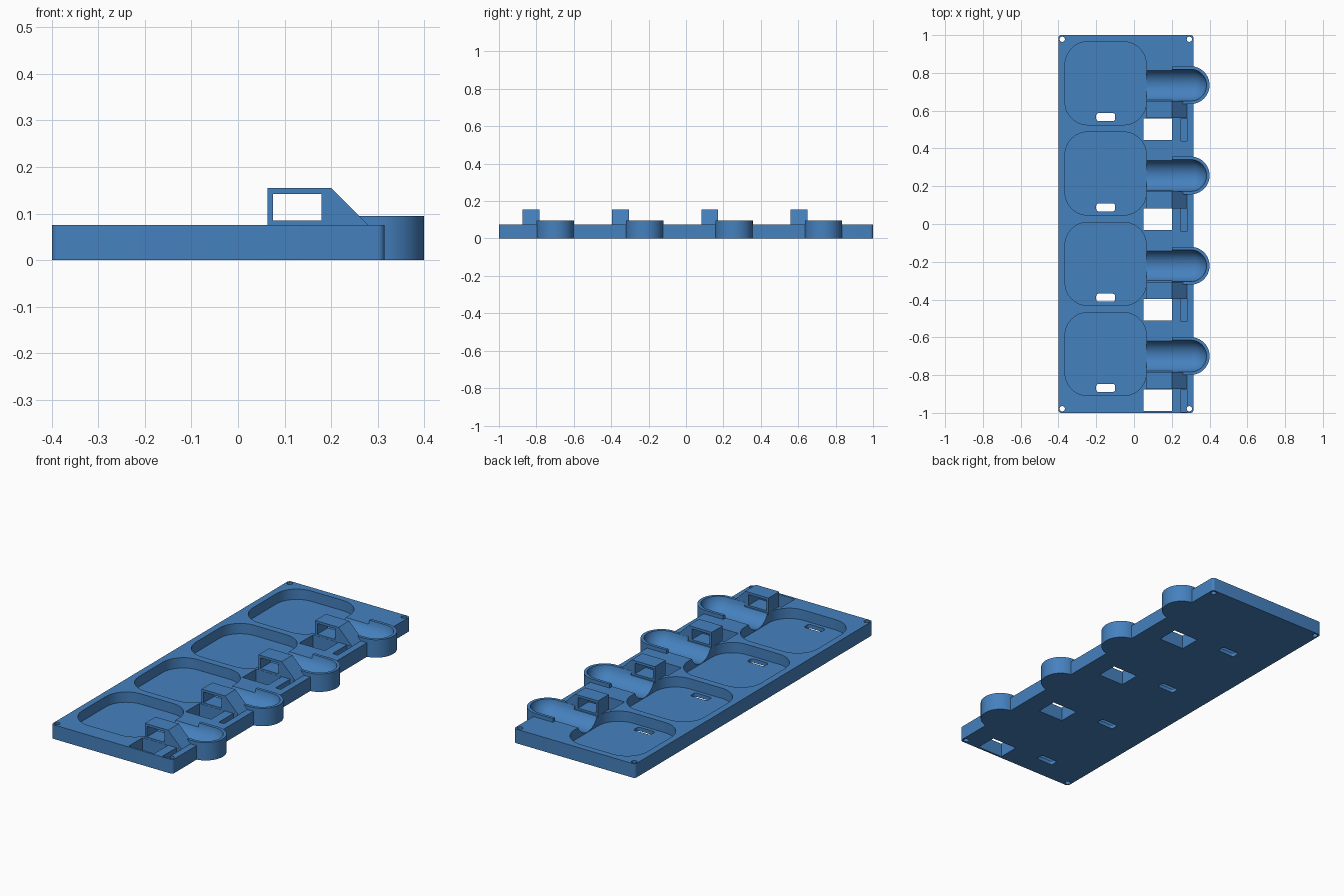
import bpy, bmesh, math
from mathutils import Matrix

if "Cube" in bpy.data.objects:
    bpy.data.objects.remove(bpy.data.objects["Cube"])

blue = bpy.data.materials.new("blue_plastic")
blue.diffuse_color = (0.06, 0.22, 0.52, 1)
blue.use_nodes = True
blue.node_tree.nodes["Principled BSDF"].inputs["Base Color"].default_value = blue.diffuse_color

PITCH = 0.478
STATIONS = [0.735 - PITCH * i for i in range(4)]
TOP, FLOOR = 0.075, 0.02


def finish(bm, name):
    bmesh.ops.recalc_face_normals(bm, faces=bm.faces)
    me = bpy.data.meshes.new(name)
    bm.to_mesh(me)
    bm.free()
    me.materials.append(blue)
    ob = bpy.data.objects.new(name, me)
    bpy.context.collection.objects.link(ob)
    return ob


def prism(name, points, vec):
    """Extrude a closed 3D outline along a vector."""
    bm = bmesh.new()
    face = bm.faces.new([bm.verts.new(p) for p in points])
    new = bmesh.ops.extrude_face_region(bm, geom=[face])["geom"]
    bmesh.ops.translate(bm, vec=vec, verts=[v for v in new if isinstance(v, bmesh.types.BMVert)])
    return finish(bm, name)


def rounded(name, x0, x1, y0, y1, z0, z1, r=0.0, steps=8):
    """Upright block with rounded corners (r=0 gives square corners)."""
    if r == 0:
        pts = [(x0, y0, z0), (x1, y0, z0), (x1, y1, z0), (x0, y1, z0)]
    else:
        pts = []
        for q, (cx, cy) in enumerate([(x1 - r, y1 - r), (x0 + r, y1 - r), (x0 + r, y0 + r), (x1 - r, y0 + r)]):
            for k in range(steps + 1):
                a = math.pi / 2 * (q + k / steps)
                pts.append((cx + r * math.cos(a), cy + r * math.sin(a), z0))
    return prism(name, pts, (0, 0, z1 - z0))


def disc_prism(name, x, y, r, z0, z1, n=24):
    pts = [(x + r * math.cos(math.tau * i / n), y + r * math.sin(math.tau * i / n), z0) for i in range(n)]
    return prism(name, pts, (0, 0, z1 - z0))


def boss(y):
    """Round-nosed block that carries the end of the trough."""
    pts = [(0.2, y - 0.1, 0)]
    for k in range(33):
        a = math.pi * (k / 32 - 0.5)
        pts.append((0.3 + 0.1 * math.cos(a), y + 0.1 * math.sin(a), 0))
    pts.append((0.2, y + 0.1, 0))
    return prism("boss", pts, (0, 0, 0.095))


def trough_cutter(y, r=0.085):
    """Round bar with a ball end."""
    bm = bmesh.new()
    bmesh.ops.create_uvsphere(bm, u_segments=48, v_segments=24, radius=r,
                              matrix=Matrix.Rotation(math.pi / 2, 4, 'Y'))
    bmesh.ops.delete(bm, geom=[v for v in bm.verts if v.co.x < -1e-4], context='VERTS')
    rim = [e for e in bm.edges if e.is_boundary]
    new = bmesh.ops.extrude_edge_only(bm, edges=rim)["geom"]
    for v in new:
        if isinstance(v, bmesh.types.BMVert):
            v.co.x = -0.245
    bmesh.ops.holes_fill(bm, edges=[e for e in bm.edges if e.is_boundary], sides=0)
    bmesh.ops.translate(bm, vec=(0.3, y, 0.107), verts=bm.verts)
    return finish(bm, "trough_cutter")


def combine(target, other, op):
    mod = target.modifiers.new(op.lower(), 'BOOLEAN')
    mod.operation, mod.object, mod.solver = op, other, 'EXACT'
    bpy.context.view_layer.objects.active = target
    bpy.ops.object.modifier_apply(modifier=mod.name)
    bpy.data.objects.remove(other, do_unlink=True)


# Base plate with screw holes
tray = rounded("tray", -0.4, 0.315, -1, 1, 0, TOP, 0.015, 6)
for x in (-0.38, 0.293):
    for y in (-0.978, 0.978):
        combine(tray, disc_prism("hole", x, y, 0.014, -0.1, 0.2), 'DIFFERENCE')

for y in STATIONS:
    combine(tray, boss(y), 'UNION')
    # Pocket with a drain slot
    combine(tray, rounded("pocket", -0.365, 0.065, y - 0.21, y + 0.23, FLOOR, 0.2, 0.12, 12), 'DIFFERENCE')
    combine(tray, rounded("slot", -0.2, -0.1, y - 0.19, y - 0.148, -0.1, 0.2, 0.012, 4), 'DIFFERENCE')
    # Round trough from pocket to boss
    combine(tray, trough_cutter(y), 'DIFFERENCE')
    # Through opening and narrow groove
    combine(tray, rounded("opening", 0.05, 0.2, y - 0.29, y - 0.176, -0.1, 0.2), 'DIFFERENCE')
    combine(tray, rounded("groove", 0.25, 0.28, y - 0.296, y - 0.176, 0.035, 0.2), 'DIFFERENCE')

# Hollow brackets with a sloped end
for y in STATIONS:
    y0 = y - 0.175
    side = [(0.063, 0.065), (0.29, 0.065), (0.2, 0.155), (0.063, 0.155)]
    bracket = prism("bracket", [(x, y0, z) for x, z in side], (0, 0.09, 0))
    combine(bracket, rounded("window", 0.075, 0.18, y0 - 0.1, y0 + 0.2, 0.085, 0.142), 'DIFFERENCE')
    combine(tray, bracket, 'UNION')

bpy.ops.object.select_all(action='DESELECT')
tray.select_set(True)
bpy.context.view_layer.objects.active = tray
bpy.ops.object.shade_smooth_by_angle(angle=math.radians(30))
